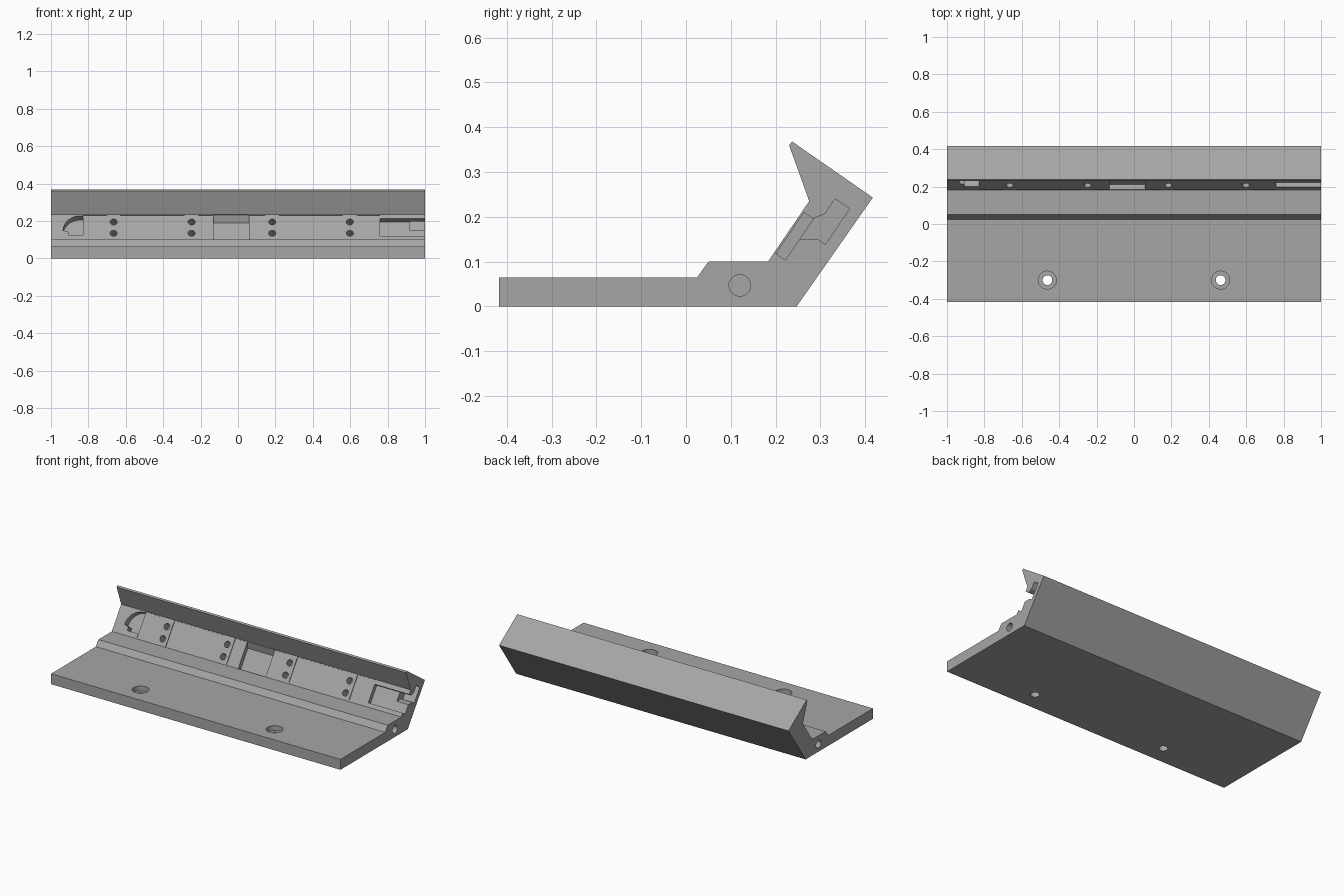
import bpy, bmesh, math
from mathutils import Vector

if "Cube" in bpy.data.objects:
    bpy.data.objects.remove(bpy.data.objects["Cube"])

grey = bpy.data.materials.new("mid grey")
grey.diffuse_color = (0.38, 0.38, 0.38, 1)
grey.use_nodes = True
grey.node_tree.nodes["Principled BSDF"].inputs["Base Color"].default_value = grey.diffuse_color

# Axes of the sloping mounting face: t runs up the slope, d goes into the body
ORIGIN = Vector((0, 0.183, 0.10))
UP = Vector((0, 0.092, 0.135)).normalized()
IN = Vector((0, UP.z, -UP.y))


def face_point(x, t, d):
    return Vector((x, 0, 0)) + ORIGIN + UP * t + IN * d


def prism(name, points, offset):
    bm = bmesh.new()
    face = bm.faces.new([bm.verts.new(p) for p in points])
    out = bmesh.ops.extrude_face_region(bm, geom=[face])
    moved = [g for g in out["geom"] if isinstance(g, bmesh.types.BMVert)]
    bmesh.ops.translate(bm, verts=moved, vec=offset)
    bmesh.ops.recalc_face_normals(bm, faces=bm.faces)
    mesh = bpy.data.meshes.new(name)
    bm.to_mesh(mesh)
    bm.free()
    mesh.materials.append(grey)
    obj = bpy.data.objects.new(name, mesh)
    bpy.context.collection.objects.link(obj)
    return obj


def cylinder(centre, axis, radius, length, sides=32):
    axis = Vector(axis).normalized()
    a = axis.orthogonal().normalized()
    b = axis.cross(a)
    ring = [Vector(centre) + radius * (a * math.cos(2 * math.pi * i / sides)
            + b * math.sin(2 * math.pi * i / sides)) for i in range(sides)]
    return prism("hole_cutter", ring, axis * length)


# Long bracket extruded from its side profile
PROFILE = [(-0.417, 0), (0.247, 0), (0.417, 0.243), (0.237, 0.368), (0.230, 0.360),
           (0.275, 0.235), (0.183, 0.10), (0.050, 0.10), (0.025, 0.065), (-0.417, 0.065)]
body = prism("angled_bracket", [(-1, y, z) for y, z in PROFILE], (2, 0, 0))


def cut(cutter):
    cutter.hide_render = True
    mod = body.modifiers.new("cut", "BOOLEAN")
    mod.operation = "DIFFERENCE"
    mod.solver = "EXACT"
    mod.object = cutter
    bpy.context.view_layer.objects.active = body
    bpy.ops.object.modifier_apply(modifier=mod.name)
    bpy.data.objects.remove(cutter, do_unlink=True)


def slope_cut(x0, x1, section):
    cut(prism("slot_cutter", [face_point(x0, t, d) for t, d in section], (x1 - x0, 0, 0)))


# Counterbored mounting holes in the base, blind holes in both ends
for side in (-1, 1):
    x = side * 0.463
    cut(cylinder((x, -0.30, -0.05), (0, 0, 1), 0.026, 0.2))
    cut(cylinder((x, -0.30, 0.035), (0, 0, 1), 0.048, 0.1))
    cut(cylinder((side * 1.05, 0.12, 0.047), (-side, 0, 0), 0.024, 0.15))

# Shallow relief between the screw pads
for x0, x1 in ((-0.83, -0.70), (-0.63, -0.285), (-0.21, -0.13),
               (0.06, 0.145), (0.22, 0.56), (0.635, 0.76)):
    slope_cut(x0, x1, [(0.006, -0.01), (0.006, 0.004), (0.160, 0.004), (0.160, -0.01)])

# Paired screw holes
for x in (-0.665, -0.248, 0.183, 0.598):
    for t in (0.042, 0.115):
        cut(cylinder(face_point(x, t, -0.01), IN, 0.019, 0.06, 24))

# Central pocket with a sloping upper wall
slope_cut(-0.13, 0.06, [(0.002, -0.01), (0.002, 0.033), (0.130, 0.033),
                        (0.162, 0.001), (0.162, -0.01)])

# Right-hand pocket, with a deep undercut open at the end
slope_cut(0.76, 1.05, [(0.025, -0.01), (0.025, 0.03), (0.136, 0.03), (0.136, -0.01)])
slope_cut(0.92, 1.05, [(0.081, 0.02), (0.081, 0.03), (0.104, 0.064), (0.104, 0.084),
                       (0.200, 0.084), (0.200, 0.045), (0.160, 0.045), (0.136, 0.029),
                       (0.136, 0.02)])

# Left-hand pocket with a rounded outer corner
arc = [(-0.84 - 0.095 * math.sin(a), 0.06 + 0.095 * math.cos(a))
       for a in (i * math.pi / 24 for i in range(13))]
outline = [(-0.83, 0.03), (-0.83, 0.155)] + arc + [(-0.905, 0.05), (-0.905, 0.03)]
cut(prism("hook_cutter", [face_point(x, t, -0.01) for x, t in outline], IN * 0.05))

# Smooth hole walls, crisp edges
body.select_set(True)
bpy.context.view_layer.objects.active = body
bpy.ops.object.shade_smooth_by_angle(angle=math.radians(30))
